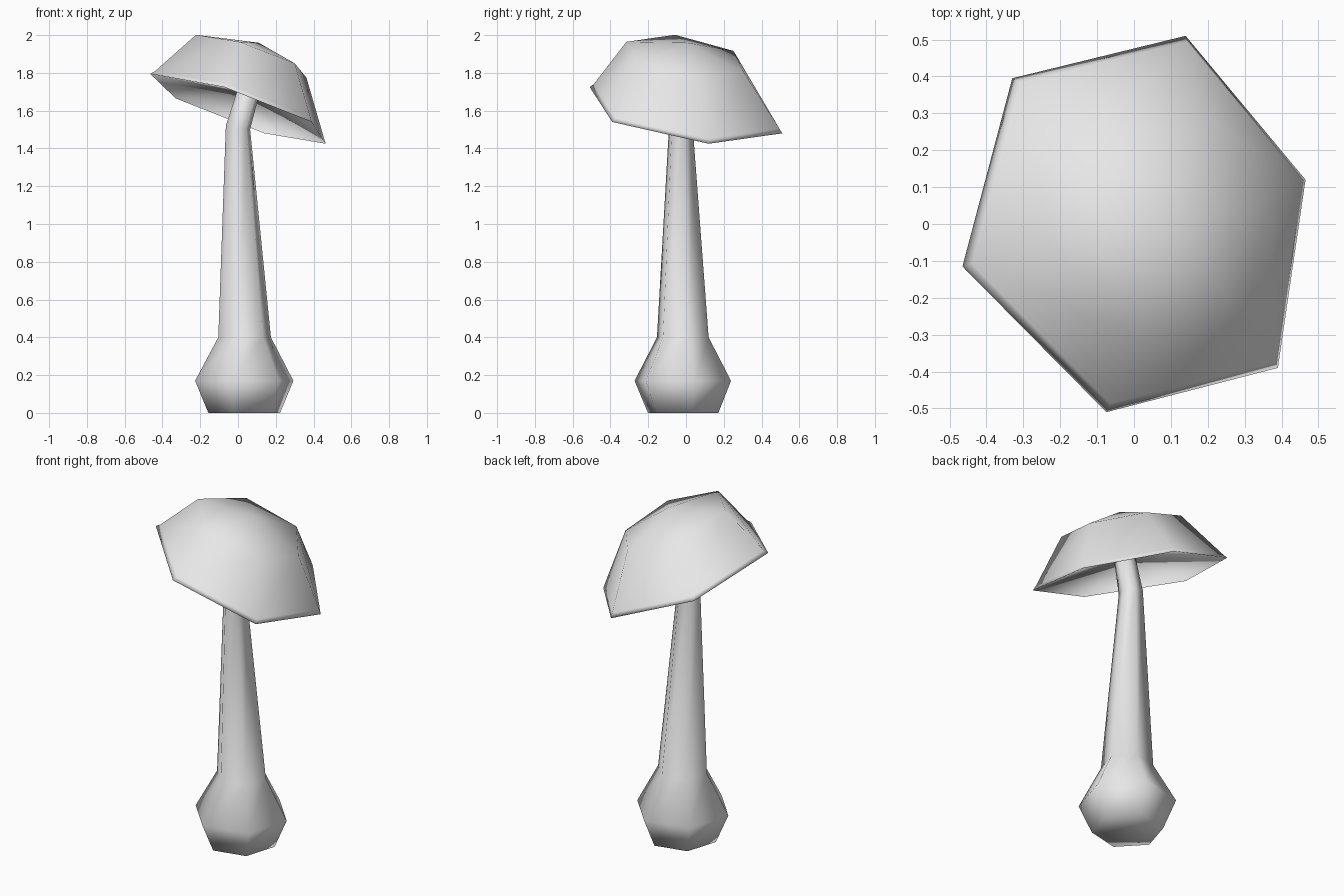
import bpy
import bmesh
from math import cos, sin, radians
from mathutils import Matrix, Vector

if "Cube" in bpy.data.objects:
    bpy.data.objects.remove(bpy.data.objects["Cube"], do_unlink=True)

SIDES = 6
grey = bpy.data.materials.new("plain_grey")
grey.use_nodes = True
grey.diffuse_color = (0.8, 0.8, 0.8, 1)
grey.node_tree.nodes["Principled BSDF"].inputs["Base Color"].default_value = (0.8, 0.8, 0.8, 1)


def loft(name, rings, start=None, end=None):
    """Skin a list of rings; close each end with a point, or a flat face if none is given."""
    bm = bmesh.new()
    loops = [[bm.verts.new(p) for p in ring] for ring in rings]
    for a, b in zip(loops, loops[1:]):
        for i in range(SIDES):
            j = (i + 1) % SIDES
            bm.faces.new((a[i], a[j], b[j], b[i]))
    for loop, tip in ((loops[0], start), (loops[-1], end)):
        if tip is None:
            bm.faces.new(loop)
        else:
            point = bm.verts.new(tip)
            for i in range(SIDES):
                bm.faces.new((loop[i], loop[(i + 1) % SIDES], point))
    bmesh.ops.recalc_face_normals(bm, faces=bm.faces)
    mesh = bpy.data.meshes.new(name)
    bm.to_mesh(mesh)
    bm.free()
    mesh.materials.append(grey)
    mesh.shade_smooth()
    obj = bpy.data.objects.new(name, mesh)
    bpy.context.collection.objects.link(obj)
    return obj


# Stem: bulbous foot, long taper and a bent neck (centre, radius, sideways tilt)
def stem_ring(centre, radius, tilt=0.0):
    ring = []
    for i in range(SIDES):
        a = radians(13 + 360 * i / SIDES)
        x, y = radius * cos(a), radius * sin(a)
        ring.append(Vector(centre) + Vector((x, y, -tilt * x)))
    return ring


loft("stem", [
    stem_ring((0.033, -0.015, 0.0), 0.195),
    stem_ring((0.033, -0.017, 0.17), 0.267),
    stem_ring((0.035, -0.017, 0.4), 0.143),
    stem_ring((0.0, -0.027, 1.51), 0.066, 0.15),
    stem_ring((0.07, -0.01, 1.75), 0.055, 0.36),
])

# Cap: tilted six-sided shell, every ring a scaled copy of the rim
rim = [Vector(p) for p in (
    (0.465, 0.12, 1.425), (0.14, 0.51, 1.48), (-0.33, 0.395, 1.665),
    (-0.465, -0.115, 1.795), (-0.075, -0.51, 1.725), (0.39, -0.39, 1.54))]
middle = sum(rim, Vector()) / SIDES
axis = (rim[0] - middle).cross(rim[1] - middle).normalized()


def cap_ring(scale, centre, twist=0):
    turn = Matrix.Rotation(radians(twist), 3, axis)
    return [centre + turn @ (p - middle) * scale for p in rim]


crown = Vector((0.083, -0.003, 1.885))
loft("cap", [
    rim,
    cap_ring(0.963, middle + axis * 0.022),
    cap_ring(0.62, crown, -3),
], start=middle + axis * 0.09, end=crown + axis * 0.08)
